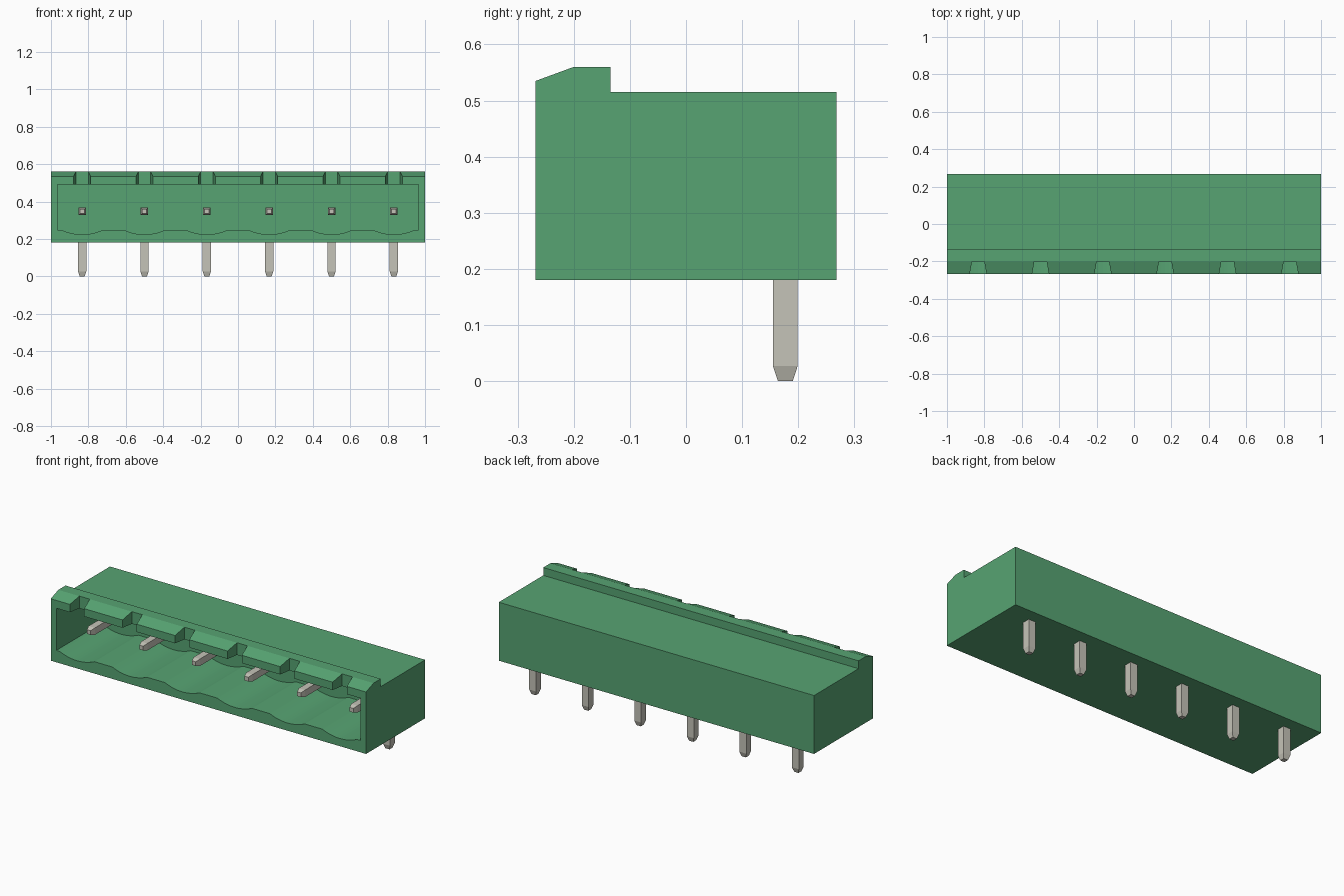
import bpy, bmesh, math
from mathutils import Matrix, Vector

if "Cube" in bpy.data.objects:
    bpy.data.objects.remove(bpy.data.objects["Cube"], do_unlink=True)

PIN_X = [(i - 2.5) / 3 for i in range(6)]
FRONT, BACK = -0.268, 0.268


def material(name, rgb):
    mat = bpy.data.materials.new(name)
    mat.use_nodes = True
    mat.diffuse_color = (*rgb, 1)
    mat.node_tree.nodes["Principled BSDF"].inputs["Base Color"].default_value = (*rgb, 1)
    return mat


green = material("green plastic", (0.095, 0.37, 0.17))
metal = material("tinned metal", (0.56, 0.55, 0.48))


def add_object(name, bm, mat):
    bmesh.ops.recalc_face_normals(bm, faces=bm.faces)
    mesh = bpy.data.meshes.new(name)
    bm.to_mesh(mesh)
    bm.free()
    mesh.materials.append(mat)
    obj = bpy.data.objects.new(name, mesh)
    bpy.context.collection.objects.link(obj)
    return obj


def prism(name, points, sweep, mat):
    """Extrude a closed 3D outline along a vector."""
    bm = bmesh.new()
    face = bm.faces.new([bm.verts.new(p) for p in points])
    new = bmesh.ops.extrude_face_region(bm, geom=[face])["geom"]
    verts = [v for v in new if isinstance(v, bmesh.types.BMVert)]
    bmesh.ops.translate(bm, verts=verts, vec=Vector(sweep))
    return add_object(name, bm, mat)


def cut(target, cutter):
    """Subtract the cutter for good and remove it."""
    cutter.hide_render = True
    mod = target.modifiers.new("cut", "BOOLEAN")
    mod.operation, mod.solver, mod.object = "DIFFERENCE", "EXACT", cutter
    graph = bpy.context.evaluated_depsgraph_get()
    mesh = bpy.data.meshes.new_from_object(target.evaluated_get(graph))
    target.modifiers.clear()
    target.data = mesh
    bpy.data.objects.remove(cutter, do_unlink=True)


# Housing with a raised, sloped lip along the front
side = [(FRONT, 0.18), (BACK, 0.18), (BACK, 0.515), (-0.135, 0.515),
        (-0.135, 0.56), (-0.2, 0.56), (FRONT, 0.535)]
housing = prism("housing", [(-1, y, z) for y, z in side], (2, 0, 0), green)

# Socket whose floor has a shallow round channel under each pin
floor, sag, half = 0.248, 0.024, 0.11
radius = (half ** 2 + sag ** 2) / (2 * sag)
outline = [(0.965, 0.49), (-0.965, 0.49), (-0.965, floor)]
for x in PIN_X:
    for k in range(13):
        dx = half * (k / 6 - 1)
        outline.append((x + dx, floor - sag + radius - math.sqrt(radius ** 2 - dx ** 2)))
outline.append((0.965, floor))
cut(housing, prism("socket_cutter", [(x, -0.4, z) for x, z in outline], (0, 0.53, 0), green))

# Tapered keying notches through the lip
for x in PIN_X:
    notch = [(x - 0.033, -0.2), (x + 0.033, -0.2), (x + 0.051, -0.3), (x - 0.051, -0.3)]
    cut(housing, prism("notch_cutter", [(px, y, 0.4) for px, y in notch], (0, 0, 0.3), green))


# Right-angle pins with tapered ends
def tapered_bar(bm, tip, direction, length, width, taper=0.027):
    rot = Vector((0, 0, 1)).rotation_difference(Vector(direction)).to_matrix().to_4x4()
    rings = []
    for h, w in ((0, width * 0.6), (taper, width), (length, width)):
        corners = [(-w, -w, h), (w, -w, h), (w, w, h), (-w, w, h)]
        rings.append([bm.verts.new(Matrix.Translation(tip) @ rot @ (Vector(c) * 1)) for c in corners])
    for a, b in zip(rings, rings[1:]):
        for i in range(4):
            j = (i + 1) % 4
            bm.faces.new((a[i], a[j], b[j], b[i]))
    bm.faces.new(rings[0])
    bm.faces.new(rings[-1])


for i, x in enumerate(PIN_X):
    bm = bmesh.new()
    tapered_bar(bm, (x, 0.177, 0), (0, 0, 1), 0.367, 0.022)
    tapered_bar(bm, (x, -0.162, 0.347), (0, 1, 0), 0.335, 0.02)
    add_object(f"pin_{i + 1}", bm, metal)
